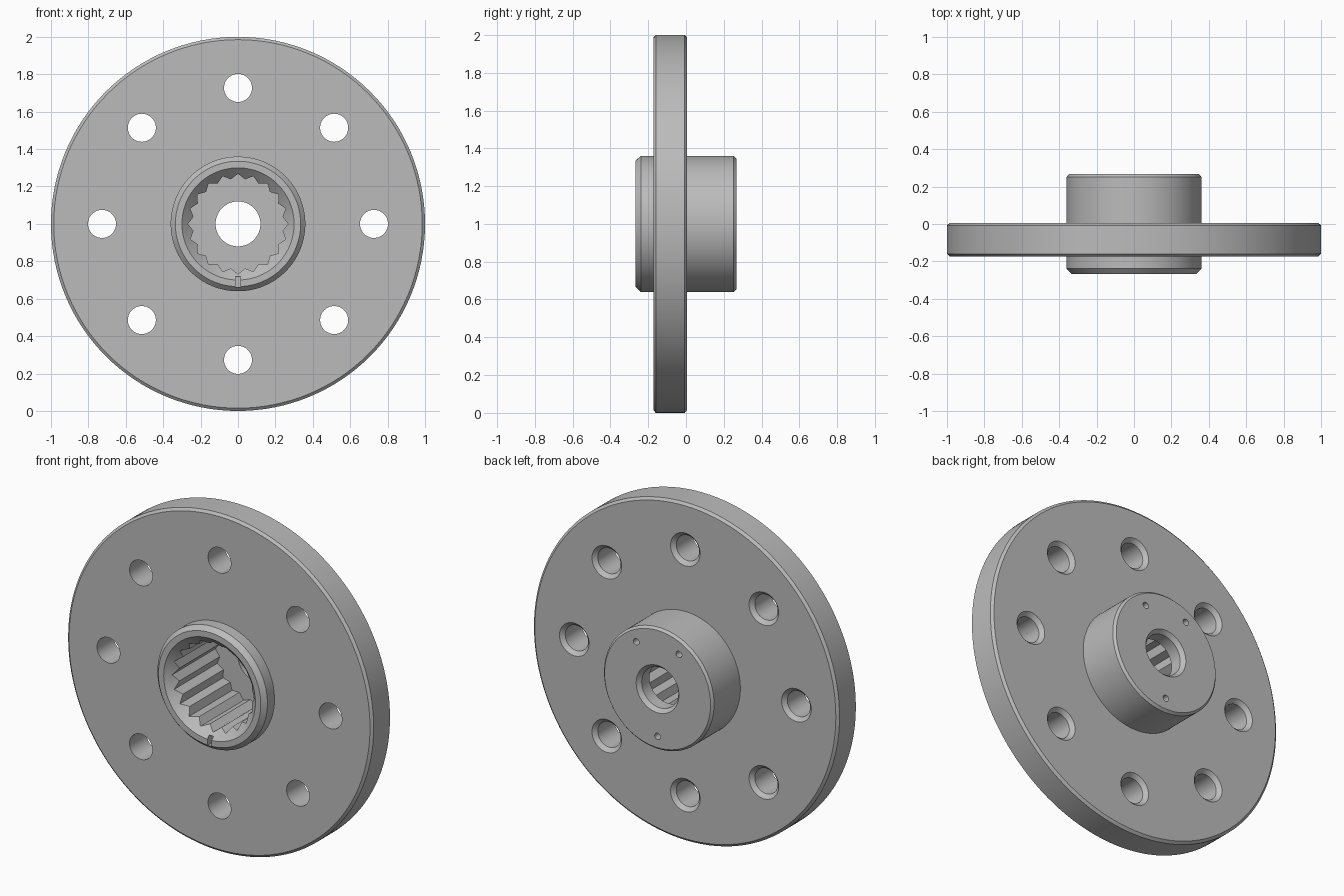
import bpy, bmesh
from math import sin, cos, pi, radians

default = bpy.data.objects.get("Cube")
if default:
    bpy.data.objects.remove(default, do_unlink=True)

AXIS_Z = 1.0

steel = bpy.data.materials.new("grey_steel")
steel.use_nodes = True
colour = (0.5, 0.5, 0.5, 1)
steel.diffuse_color = colour
steel.node_tree.nodes["Principled BSDF"].inputs["Base Color"].default_value = colour


def turned(name, profile, x=0.0, z=AXIS_Z, segs=32, tooth=1.0):
    """Solid turned about the y direction; tooth scales every second vertex."""
    bm = bmesh.new()
    rings = []
    for r, y in profile:
        ring = []
        for i in range(segs):
            a = 2 * pi * i / segs
            k = r * (tooth if i % 2 else 1)
            ring.append(bm.verts.new((x + k * cos(a), y, z + k * sin(a))))
        rings.append(ring)
    for lo, hi in zip(rings, rings[1:]):
        for i in range(segs):
            j = (i + 1) % segs
            bm.faces.new((lo[i], lo[j], hi[j], hi[i]))
    bm.faces.new(rings[0])
    bm.faces.new(rings[-1])
    return finish(name, bm)


def block(name, size, centre):
    bm = bmesh.new()
    bmesh.ops.create_cube(bm, size=1)
    bmesh.ops.scale(bm, vec=size, verts=bm.verts)
    bmesh.ops.translate(bm, vec=centre, verts=bm.verts)
    return finish(name, bm)


def finish(name, bm):
    bmesh.ops.recalc_face_normals(bm, faces=bm.faces)
    mesh = bpy.data.meshes.new(name)
    bm.to_mesh(mesh)
    bm.free()
    mesh.materials.append(steel)
    obj = bpy.data.objects.new(name, mesh)
    bpy.context.collection.objects.link(obj)
    return obj


def polar(radius, degrees):
    a = radians(degrees)
    return radius * cos(a), AXIS_Z + radius * sin(a)


# Disc and hub as one turned body with chamfered edges
FRONT, BACK = -0.266, 0.266
DISC_FRONT, DISC_BACK = -0.173, 0.006
body = turned("flanged_hub", [
    (0.335, FRONT), (0.36, FRONT + 0.027), (0.36, DISC_FRONT),
    (0.985, DISC_FRONT), (1.0, DISC_FRONT + 0.013),
    (1.0, DISC_BACK - 0.013), (0.985, DISC_BACK),
    (0.36, DISC_BACK), (0.36, BACK - 0.014), (0.347, BACK)], segs=128)

# Splined socket, its conical lead-in, and the stepped bore behind it
cutters = [
    turned("spline_cutter", [(0.268, -0.3), (0.268, 0.17)], segs=40, tooth=0.9),
    turned("lead_in_cutter", [(0.32, FRONT - 0.02), (0.30, FRONT),
                              (0.235, FRONT + 0.065)], segs=96),
    turned("bore_cutter", [(0.12, 0.1), (0.12, BACK - 0.023), (0.14, BACK),
                           (0.157, BACK + 0.02)], segs=64),
    block("key_notch_cutter", (0.028, 0.1, 0.055), (0, FRONT, AXIS_Z - 0.31)),
]

# Eight bolt holes, countersunk at the back
for i in range(8):
    x, z = polar(0.727, 45 * i)
    cutters.append(turned("bolt_hole_cutter", [
        (0.075, -0.2), (0.075, DISC_BACK - 0.022),
        (0.097, DISC_BACK), (0.117, DISC_BACK + 0.02)], x, z, 40))

# Three small blind holes in the back of the hub
for degrees in (60, 120, 270):
    x, z = polar(0.28, degrees)
    cutters.append(turned("pin_hole_cutter", [(0.019, 0.19), (0.019, 0.3)], x, z, 20))

# Cut everything, then discard the cutters
bpy.ops.object.select_all(action="DESELECT")
bpy.context.view_layer.objects.active = body
body.select_set(True)
for cutter in cutters:
    cutter.hide_render = True
    mod = body.modifiers.new("cut", "BOOLEAN")
    mod.operation = "DIFFERENCE"
    mod.solver = "EXACT"
    mod.object = cutter
    bpy.ops.object.modifier_apply(modifier=mod.name)
    bpy.data.objects.remove(cutter, do_unlink=True)

bpy.ops.object.shade_smooth_by_angle(angle=radians(20))
